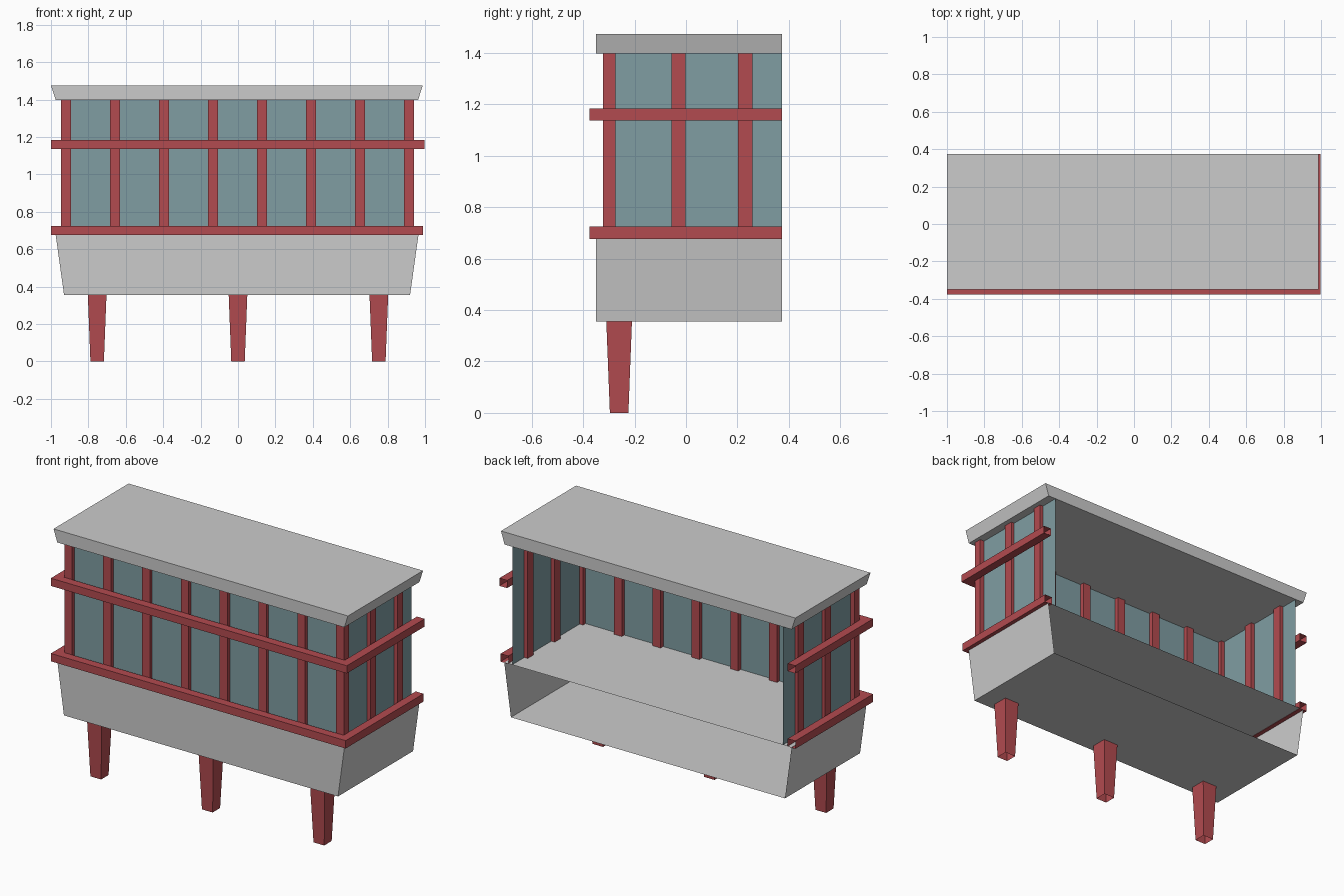
import bpy

if "Cube" in bpy.data.objects:
    bpy.data.objects.remove(bpy.data.objects["Cube"])


def material(name, rgb):
    m = bpy.data.materials.new(name)
    m.diffuse_color = (*rgb, 1)
    m.use_nodes = True
    m.node_tree.nodes["Principled BSDF"].inputs["Base Color"].default_value = m.diffuse_color
    return m


GREY = material("pale grey", (0.60, 0.60, 0.60))
RED = material("timber red", (0.45, 0.07, 0.08))
GLASS = material("glass blue", (0.215, 0.34, 0.365))

BACK = 0.374   # open rear edge
FRONT = -0.35  # front wall


def make(name, verts, faces, mat):
    me = bpy.data.meshes.new(name)
    me.from_pydata(verts, [], faces)
    me.materials.append(mat)
    ob = bpy.data.objects.new(name, me)
    bpy.context.collection.objects.link(ob)
    return ob


def tapered_box(name, low, high, mat, skip=()):
    """low / high = (x0, x1, y0, y1, z); skip leaves named sides open."""
    verts = [(x, y, r[4]) for r in (low, high)
             for x, y in ((r[0], r[2]), (r[1], r[2]), (r[1], r[3]), (r[0], r[3]))]
    sides = {"bottom": (3, 2, 1, 0), "top": (4, 5, 6, 7), "front": (0, 1, 5, 4),
             "right": (1, 2, 6, 5), "back": (2, 3, 7, 6), "left": (3, 0, 4, 7)}
    return make(name, verts, [f for k, f in sides.items() if k not in skip], mat)


def u_rail(name, x0, x1, z0, z1, t=0.052):
    """Square tube around left, front and right, with open rear ends."""
    y = -0.376
    outer = [(x0, BACK), (x0, y), (x1, y), (x1, BACK)]
    inner = [(x0 + t, BACK), (x0 + t, y + t), (x1 - t, y + t), (x1 - t, BACK)]
    verts = []
    for o, i in zip(outer, inner):
        verts += [(*o, z0), (*o, z1), (*i, z1), (*i, z0)]
    faces = [(s * 4 + k, s * 4 + 4 + k, s * 4 + 4 + (k + 1) % 4, s * 4 + (k + 1) % 4)
             for s in range(3) for k in range(4)]
    return make(name, verts, faces, RED)


# Roof slab, flared sideways
tapered_box("roof", (-0.975, 0.963, FRONT, BACK, 1.398),
            (-1.0, 0.987, FRONT, BACK, 1.474), GREY)

# Hollow lower body, open at the rear
tapered_box("lower_body", (-0.93, 0.92, FRONT, BACK, 0.355),
            (-0.975, 0.965, FRONT, BACK, 0.678), GREY, skip=("back",))

# Glazing on three sides
g = (-0.917, 0.911, -0.30, BACK)
tapered_box("glazing", (*g, 0.678), (*g, 1.398), GLASS, skip=("top", "bottom", "back"))


def post(name, x, y, wx, wy):
    r = (x - wx / 2, x + wx / 2, y - wy / 2, y + wy / 2)
    tapered_box(name, (*r, 0.679), (*r, 1.398), RED, skip=("top", "bottom"))


# Front posts
for i in range(8):
    post(f"front_post_{i + 1}", -0.92 + 0.262 * i, -0.298, 0.053, 0.048)

# Side posts
for i, y in enumerate((-0.029, 0.231)):
    post(f"left_post_{i + 1}", -0.916, y, 0.046, 0.056)
    post(f"right_post_{i + 1}", 0.91, y, 0.046, 0.056)

# Wrap-around rails
u_rail("upper_rail", -1.0, 0.998, 1.136, 1.183)
u_rail("lower_rail", -1.0, 0.99, 0.676, 0.724)

# Tapered front legs, hollow
for name, x in (("left_leg", -0.753), ("middle_leg", 0.0), ("right_leg", 0.753)):
    y = -0.26
    tapered_box(name, (x - 0.036, x + 0.036, y - 0.036, y + 0.036, 0.0),
                (x - 0.05, x + 0.05, y - 0.05, y + 0.05, 0.36), RED,
                skip=("top", "bottom"))
